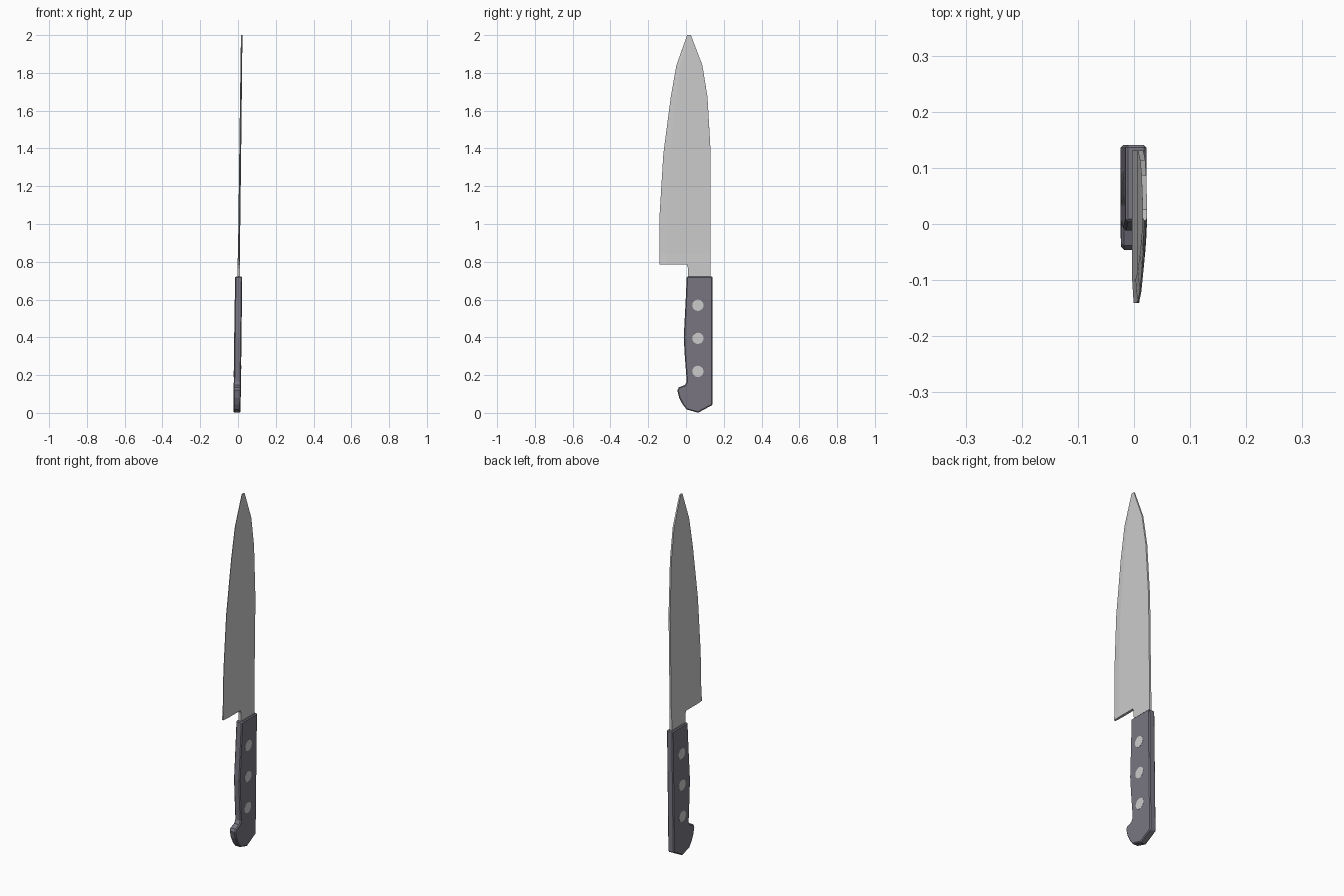
import bpy, bmesh, math

if "Cube" in bpy.data.objects:
    bpy.data.objects.remove(bpy.data.objects["Cube"])

LEAN = 0.0125                    # the whole knife leans slightly towards +x
OFFSET = (-0.0055, 0.004, 0.0)


def finish(name, bm, color=None):
    bmesh.ops.recalc_face_normals(bm, faces=bm.faces)
    mesh = bpy.data.meshes.new(name)
    bm.to_mesh(mesh)
    bm.free()
    ob = bpy.data.objects.new(name, mesh)
    bpy.context.collection.objects.link(ob)
    ob.rotation_euler.y = LEAN
    ob.location = OFFSET
    if color:
        mat = bpy.data.materials.new(name)
        mat.diffuse_color = color
        mat.use_nodes = True
        mat.node_tree.nodes["Principled BSDF"].inputs["Base Color"].default_value = mat.diffuse_color
        mesh.materials.append(mat)
    return ob


def plate(name, outline, half, color=None):
    """Extrude a (y, z) outline to a plate of thickness 2 * half along x."""
    bm = bmesh.new()
    face = bm.faces.new([bm.verts.new((-half, y, z)) for y, z in outline])
    ext = bmesh.ops.extrude_face_region(bm, geom=[face])["geom"]
    bmesh.ops.translate(bm, vec=(2 * half, 0, 0),
                        verts=[v for v in ext if isinstance(v, bmesh.types.BMVert)])
    return finish(name, bm, color)


# Blade: lofted sections (z, edge y, grind line y, spine y, edge half, body half)
sections = [
    (0.785, -0.145, -0.105, 0.127, 0.0050, 0.0075),
    (0.845, -0.145, -0.105, 0.127, 0.0015, 0.0050),
    (1.060, -0.143, -0.103, 0.127, 0.0015, 0.0050),
    (1.370, -0.124, -0.088, 0.127, 0.0015, 0.0050),
    (1.670, -0.085, -0.055, 0.110, 0.0015, 0.0046),
    (1.840, -0.055, -0.031, 0.083, 0.0015, 0.0043),
    (2.000, 0.002, 0.007, 0.022, 0.0015, 0.0040),
]
bm = bmesh.new()
rings = []
for z, edge, grind, spine, e, h in sections:
    ring = [(-e, edge), (e, edge), (h, grind), (h, spine), (-h, spine), (-h, grind)]
    rings.append([bm.verts.new((x, y, z)) for x, y in ring])
for a, b in zip(rings, rings[1:]):
    for i in range(6):
        j = (i + 1) % 6
        bm.faces.new((a[i], a[j], b[j], b[i]))
bm.faces.new(rings[0])
bm.faces.new(rings[-1])
finish("blade", bm)

# Neck between the blade and the handle
plate("blade_neck", [(0.008, 0.69), (0.127, 0.69), (0.127, 0.785),
                     (0.0, 0.785), (0.007, 0.765)], 0.0075)

# Handle with hooked butt
handle = plate("handle", [
    (0.0, 0.722), (0.137, 0.722), (0.137, 0.043), (0.06, 0.001), (0.0, 0.018),
    (-0.022, 0.045), (-0.040, 0.080), (-0.050, 0.120), (-0.042, 0.135),
    (-0.010, 0.148), (0.0, 0.165), (-0.011, 0.310), (-0.016, 0.400),
    (-0.006, 0.590)], 0.019, (0.19, 0.18, 0.22, 1))
bevel = handle.modifiers.new("soft_edges", "BEVEL")
bevel.width = 0.005
bevel.segments = 1
bevel.limit_method = 'ANGLE'
bevel.angle_limit = math.radians(55)

# Three rivets through the handle
for i, z in enumerate((0.22, 0.395, 0.57)):
    circle = [(0.059 + 0.03 * math.cos(k * math.tau / 16),
               z + 0.03 * math.sin(k * math.tau / 16)) for k in range(16)]
    plate(f"rivet_{i + 1}", circle, 0.0198)
